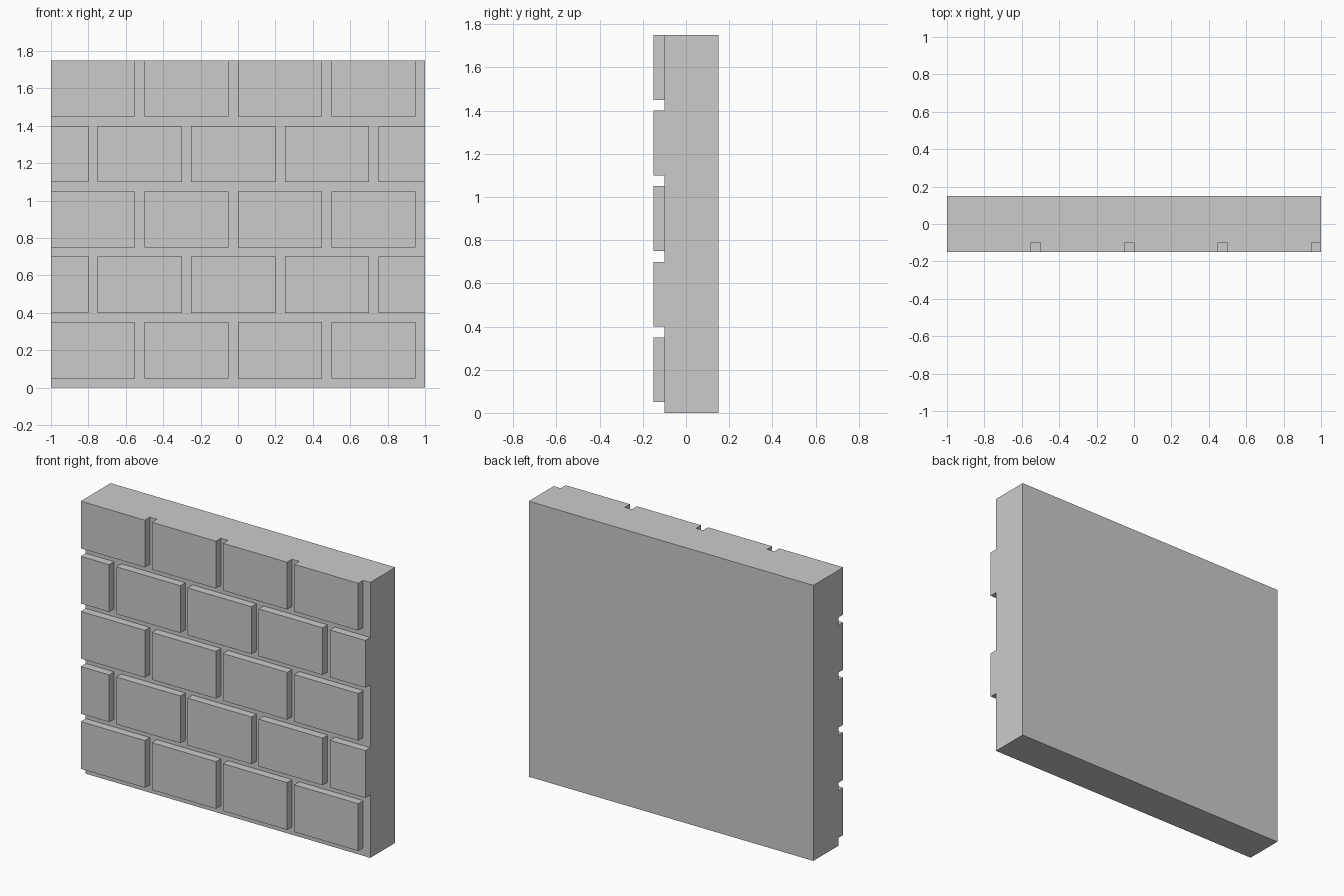
import bpy, bmesh
from math import radians
from mathutils import Vector, Matrix

if "Cube" in bpy.data.objects:
    bpy.data.objects.remove(bpy.data.objects["Cube"])

WIDTH, HEIGHT = 2.0, 1.75
MORTAR_Y, BACK_Y = -0.10, 0.15
JOINT, COURSE, PITCH, ROWS = 0.05, 0.35, 0.5, 5


def brick_layout():
    """Running bond: odd courses shift half a brick and are clipped at the ends."""
    bricks = []
    for row in range(ROWS):
        z0 = JOINT + row * COURSE
        start = -1.0 - (PITCH / 2 if row % 2 else 0)
        for i in range(5):
            x0 = max(start + i * PITCH, -1.0)
            x1 = min(start + (i + 1) * PITCH - JOINT, 1.0)
            if x1 - x0 > 0.01:
                bricks.append((x0, x1, z0, z0 + COURSE - JOINT))
    return bricks


bricks = brick_layout()
bm = bmesh.new()

# Mortar slab
size = Vector((WIDTH, BACK_Y - MORTAR_Y, HEIGHT))
centre = Vector((0, (BACK_Y + MORTAR_Y) / 2, HEIGHT / 2))
bmesh.ops.create_cube(bm, size=1.0, matrix=Matrix.Translation(centre) @ Matrix.Diagonal(size.to_4d()))


# Score the brick edges into the slab
def score(axis, values, limit_low, limit_high):
    for v in sorted({round(v, 4) for v in values}):
        if limit_low + 0.001 < v < limit_high - 0.001:
            normal = Vector((0, 0, 0))
            normal[axis] = 1
            bmesh.ops.bisect_plane(bm, geom=bm.verts[:] + bm.edges[:] + bm.faces[:],
                                   plane_co=normal * v, plane_no=normal)


score(0, [x for b in bricks for x in b[:2]], -1.0, 1.0)
score(2, [z for b in bricks for z in b[2:]], 0.0, HEIGHT)


# Raise the bricks from the front of the slab
def is_brick(face):
    c = face.calc_center_median()
    return face.normal.y < -0.9 and any(
        x0 < c.x < x1 and z0 < c.z < z1 for x0, x1, z0, z1 in bricks)


bm.normal_update()
raised = bmesh.ops.extrude_face_region(bm, geom=[f for f in bm.faces if is_brick(f)])
bmesh.ops.translate(bm, vec=(0, -JOINT, 0),
                    verts=[g for g in raised["geom"] if isinstance(g, bmesh.types.BMVert)])

# Merge flat areas back into clean faces
bmesh.ops.dissolve_limit(bm, angle_limit=radians(1), verts=bm.verts[:], edges=bm.edges[:])
bmesh.ops.recalc_face_normals(bm, faces=bm.faces[:])

mesh = bpy.data.meshes.new("brick_wall")
bm.to_mesh(mesh)
bm.free()
bpy.context.collection.objects.link(bpy.data.objects.new("brick_wall", mesh))
